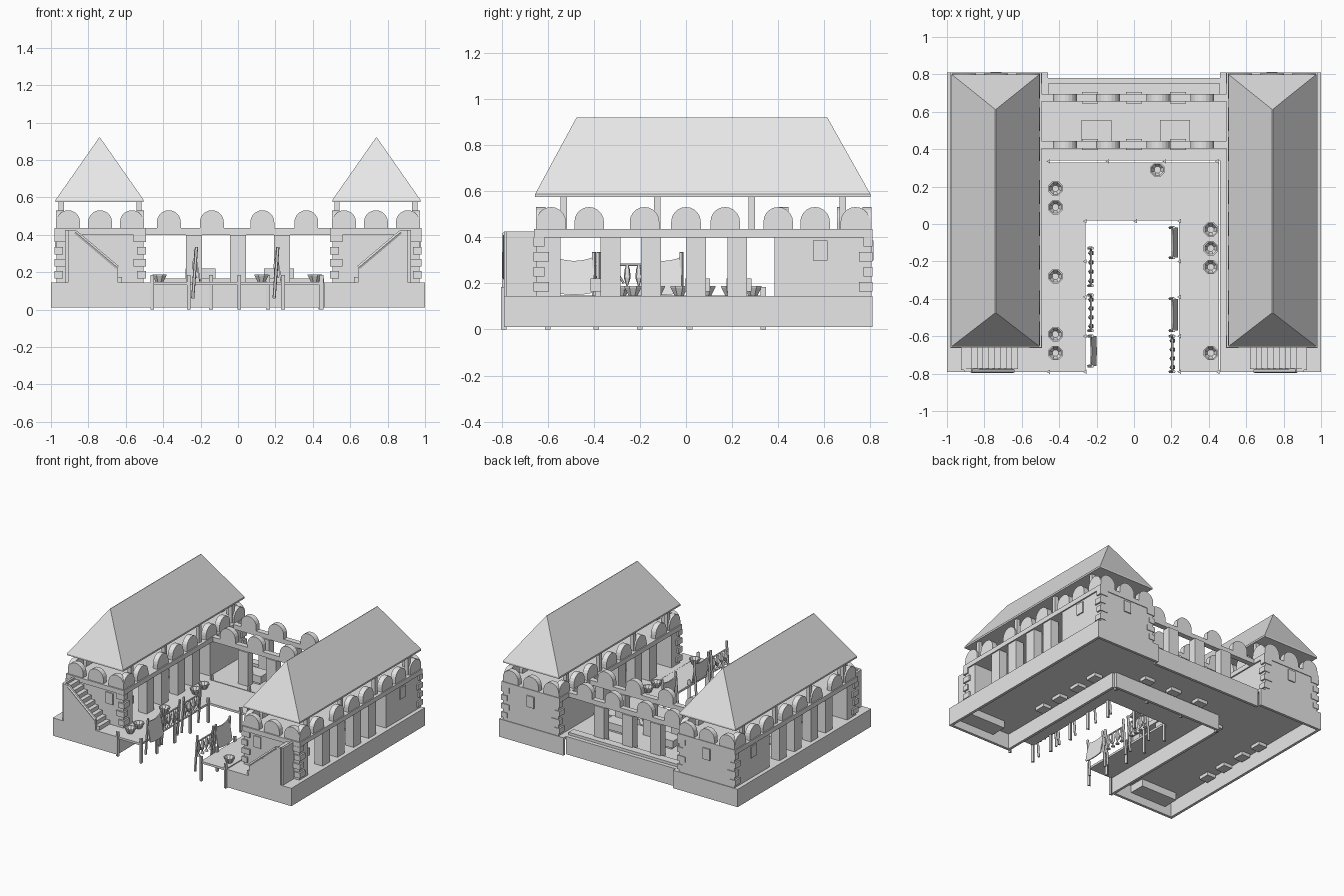
import bpy, bmesh, math
from mathutils import Vector

cube = bpy.data.objects.get("Cube")
if cube:
    bpy.data.objects.remove(cube, do_unlink=True)

GREY = (0.8, 0.8, 0.8, 1)
stone = bpy.data.materials.new("light grey")
stone.diffuse_color = GREY
stone.use_nodes = True
stone.node_tree.nodes["Principled BSDF"].inputs["Base Color"].default_value = GREY


class Part:
    """Collects simple solids into one named object."""

    def __init__(self, name):
        self.name, self.bm = name, bmesh.new()

    def loft(self, rings):
        loops = [[self.bm.verts.new(p) for p in ring] for ring in rings]
        self.bm.faces.new(loops[0][::-1])
        self.bm.faces.new(loops[-1])
        for low, high in zip(loops, loops[1:]):
            for i in range(len(low)):
                j = (i + 1) % len(low)
                self.bm.faces.new((low[i], low[j], high[j], high[i]))

    def box(self, x0, x1, y0, y1, z0, z1):
        self.loft([[(x0, y0, z), (x1, y0, z), (x1, y1, z), (x0, y1, z)] for z in (z0, z1)])

    def plate_y(self, profile, y0, y1):
        self.loft([[(x, y, z) for x, z in profile] for y in (y0, y1)])

    def plate_x(self, profile, x0, x1):
        self.loft([[(x, y, z) for y, z in profile] for x in (x0, x1)])

    def turned(self, x, y, rings, sides):
        self.loft([[(x + r * math.cos(math.tau * (i + .5) / sides),
                     y + r * math.sin(math.tau * (i + .5) / sides), z)
                    for i in range(sides)] for z, r in rings])

    def rod(self, a, b, r, sides=5):
        a, b = Vector(a), Vector(b)
        turn = (b - a).to_track_quat('Z', 'Y')
        circle = [turn @ Vector((r * math.cos(math.tau * i / sides),
                                 r * math.sin(math.tau * i / sides), 0)) for i in range(sides)]
        self.loft([[p + c for c in circle] for p in (a, b)])

    def done(self, mirrored=False):
        if mirrored:
            geom = self.bm.verts[:] + self.bm.edges[:] + self.bm.faces[:]
            copy = bmesh.ops.duplicate(self.bm, geom=geom)["geom"]
            for v in copy:
                if isinstance(v, bmesh.types.BMVert):
                    v.co.x = -v.co.x
        bmesh.ops.recalc_face_normals(self.bm, faces=self.bm.faces[:])
        mesh = bpy.data.meshes.new(self.name)
        self.bm.to_mesh(mesh)
        self.bm.free()
        mesh.materials.append(stone)
        bpy.context.collection.objects.link(bpy.data.objects.new(self.name, mesh))


FLOOR, WALK, T = .145, .435, .02
IN, OUT, FRONT, BACK = .505, .97, -.65, .805
MID = (IN + OUT) / 2

# Hollow wing bases with an open bottom
p = Part("wing_base")
p.box(.46, 1, -.79, .81, FLOOR - T, FLOOR)
p.box(1 - T, 1, -.79, .81, .01, FLOOR - T)
p.box(.46, .46 + T, -.79, .34, .01, FLOOR - T)
p.box(.46, 1 - T, -.79, -.79 + T, .01, FLOOR - T)
p.box(.46, 1 - T, .81 - T, .81, .01, FLOOR - T)
p.done(True)

# Base between the wings, with a stepped rear edge
p = Part("rear_base")
p.box(-.46, .46, .34, .78, FLOOR - T, FLOOR)
p.box(-.46, .46, .34, .34 + T, .01, FLOOR - T)
p.box(-.46, .46, .78 - T, .78, .01, FLOOR - T)
p.box(-.46, .46, .69, .75, FLOOR, .165)
p.done()

# Wooden pier around the open water
p = Part("pier_deck")
p.box(-.46, -.26, -.79, .33, .132, .148)
p.box(.24, .455, -.79, .33, .132, .148)
p.box(-.26, .24, .02, .33, .132, .148)
p.done()

p = Part("pier_posts")
for x in (-.455, -.14, .165, .445):
    p.turned(x, .335, [(0, .014), (.185, .014)], 3)
for x in (-.26, .01, .245):
    p.turned(x, .015, [(0, .014), (.185, .014)], 3)
for x in (-.26, .245):
    for y in (-.2, -.39, -.6, -.79):
        p.turned(x, y, [(0, .014), (.185, .014)], 3)
for x in (-.455, .45):
    p.turned(x, -.79, [(0, .014), (.185, .014)], 3)
p.done()

# Wing walls and upper walkway
p = Part("wing_walls")
p.box(IN, OUT, FRONT, -.545, FLOOR, .41)
p.box(IN, OUT, .385, BACK, FLOOR, .41)
p.done(True)
p = Part("upper_floor")
p.box(IN - .01, OUT + .01, FRONT - .01, BACK + .005, .4, WALK)
p.done(True)

# Arcade pillars, their feet showing under the floor
p = Part("wing_pillars")
for y in (-.328, -.152, .043, .222):
    for x in (IN + .035, OUT - .035):
        p.box(x - .035, x + .035, y - .043, y + .043, .1, .4)
p.done(True)
p = Part("rear_arcade")
for y in (.425, .675):
    p.box(-IN, IN, y - .02, y + .02, .4, WALK)
    for x in (-.235, 0, .235):
        p.box(x - .043, x + .043, y - .03, y + .03, .1, .4)
p.done()

# Corner stones alternating between long and short
p = Part("corner_stones")
for i in range(4):
    z = .165 + i * .065
    a, b = (.055, .035) if i % 2 else (.035, .055)
    for x0, x1 in ((IN - .012, IN + a), (OUT - a, OUT + .012)):
        p.box(x0, x1, FRONT - .012, FRONT + b, z, z + .04)
        p.box(x0, x1, BACK - b, BACK + .005, z, z + .04)
p.done(True)

# Framed window plates
p = Part("windows")
p.box(.59, .65, FRONT - .008, FRONT, .3, .385)
p.box(MID - .03, MID + .03, BACK, BACK + .008, .3, .385)
p.box(OUT, OUT + .008, .55, .615, .3, .385)
p.done(True)


# Round-topped parapet stones
def arch(c, r=.064):
    steps = [math.pi * i / 10 for i in range(11)]
    return [(c - r, WALK)] + [(c - r * math.cos(a), .467 + r * math.sin(a)) for a in steps] + [(c + r, WALK)]


p = Part("wing_parapet_stones")
for y in (-.585, -.42, -.18, 0, .17, .4, .56, .735):
    for x in (IN + .018, OUT - .018):
        p.plate_x(arch(y), x - .02, x + .02)
for x in (IN + .062, MID, OUT - .062):
    for y in (FRONT + .02, BACK - .02):
        p.plate_y(arch(x), y - .02, y + .02)
p.done(True)
p = Part("rear_parapet_stones")
for x in (-.37, -.14, .13, .365):
    for y in (.425, .675):
        p.plate_y(arch(x), y - .02, y + .02)
p.done()

# Roof posts and hipped roofs
p = Part("roof_posts")
for y in (-.53, -.125, .285, .68):
    for x in (IN + .025, OUT - .025):
        p.box(x - .014, x + .014, y - .014, y + .014, .42, .59)
p.done(True)
p = Part("hipped_roof")
p.loft([[(x0, y0, z), (x1, y0, z), (x1, y1, z), (x0, y1, z)] for x0, x1, y0, y1, z in (
    (.505, .975, -.655, .8, .575), (.505, .975, -.655, .8, .587), (.738, .742, -.475, .613, .92))])
p.done(True)

# Outer stairs with a solid stepped side wall
p = Part("stairs")
for i in range(9):
    x = .62 + i * .031
    p.box(x, x + .031, -.775, FRONT, .07, .175 + i * .03)
p.box(.899, .925, -.775, FRONT, .07, .42)
p.done(True)
p = Part("stair_side_walls")
p.plate_y([(.62, .1), (.64, .1), (.645, .225), (.87, .425), (.91, .425), (.91, .1)], -.79, -.772)
p.box(.908, .925, -.78, FRONT, .1, .425)
p.rod((.645, -.785, .225), (.87, -.785, .415), .012, 6)
p.done(True)

# Market tables on flared feet
p = Part("tables")
spots = [(-.2, .5), (.22, .5)] + [(s * MID, y) for s in (-1, 1) for y in (-.36, .05, .23)]
for x, y in spots:
    p.box(x - .08, x + .08, y - .055, y + .055, .165, .22)
    p.box(x - .055, x + .055, y - .035, y + .035, FLOOR, .165)
p.done()

# Flared baskets
p = Part("baskets")
for x, ys in ((-.42, (.19, .09, -.28, -.59, -.69)), (.41, (-.03, -.13, -.23, -.69)), (.125, (.29,))):
    for y in ys:
        p.turned(x, y, [(.148, .022), (.183, .041), (.188, .041), (.187, .034), (.16, .018)], 8)
p.done()

# Drying racks: posts with a rail, hung with fish or cloth
posts, fish, cloth = Part("rack_posts"), Part("hanging_fish"), Part("hanging_cloth")
for x, y0, y1, kind in ((-.23, -.33, -.13, 0), (-.23, -.57, -.38, 0), (-.23, -.76, -.6, 1),
                        (.205, -.18, -.02, 1), (.205, -.57, -.4, 1), (.205, -.79, -.6, 0)):
    for y in (y0, y1):
        posts.rod((x - .012, y, .06), (x + .008, y, .335), .009)
    if kind:
        n = 8
        top, bottom = [], []
        for i in range(n + 1):
            t = i / n
            y = y0 + (y1 - y0) * t
            top.append((y, .315 - .07 * t * (1 - t)))
            bottom.append((y, .16 - .04 * t * (1 - t)))
        outline = bottom + top[::-1]
        cloth.loft([[(x + d + (.3 - z) * .18, y, z) for y, z in outline] for d in (-.004, .004)])
    else:
        posts.rod((x, y0, .28), (x, y1, .28), .006)
        posts.rod((x, y0, .3), (x, y0 + .06, .2), .005)
        posts.rod((x, y1, .3), (x, y1 - .06, .2), .005)
        for i in range(4):
            y = y0 + (y1 - y0) * (i + .5) / 4
            fish.turned(x, y, [(.17, .016), (.19, .004), (.225, .016), (.26, .012), (.285, .004)], 5)
posts.done()
fish.done()
cloth.done()
